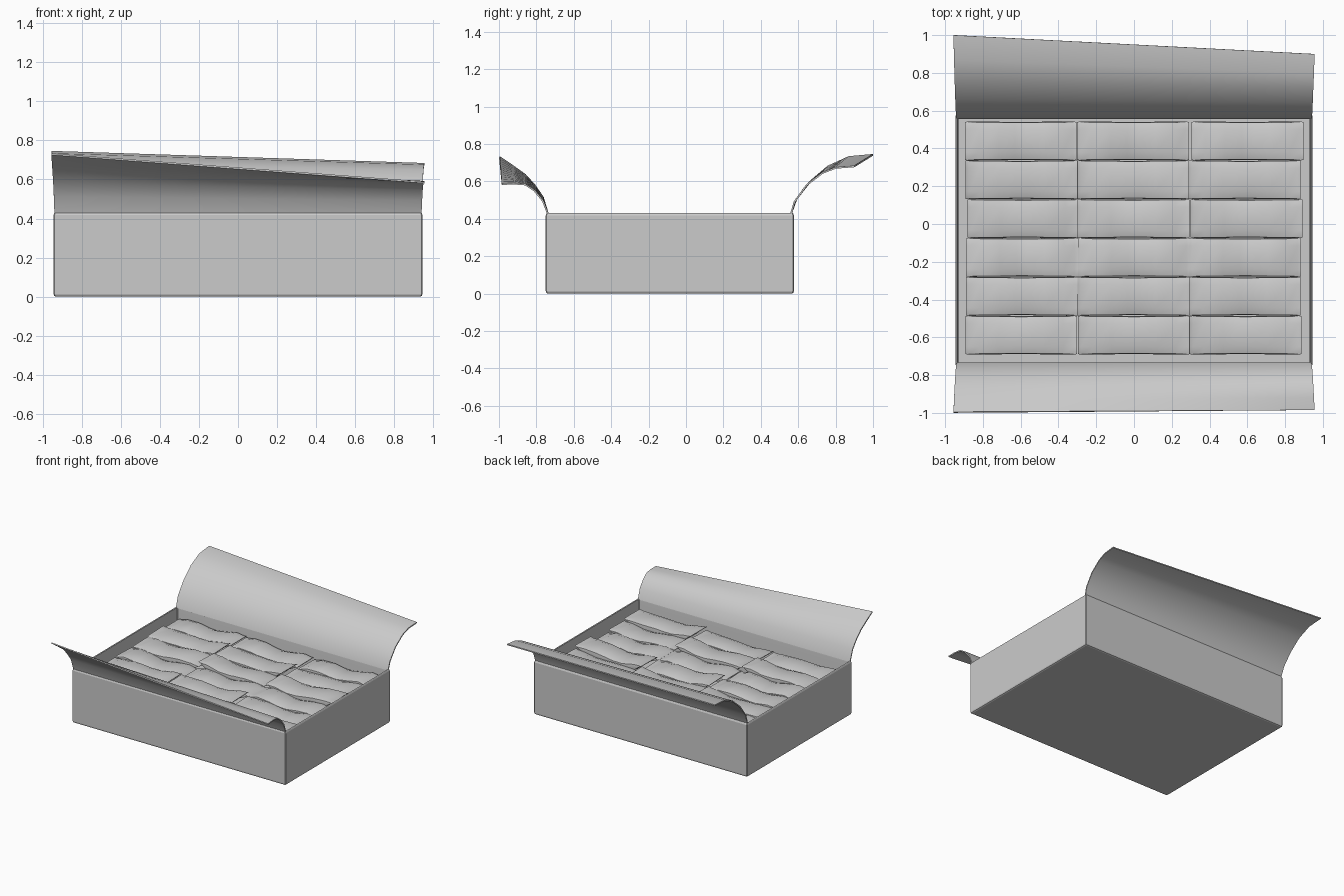
import bpy, math, random
from math import radians

if "Cube" in bpy.data.objects:
    bpy.data.objects.remove(bpy.data.objects["Cube"])

random.seed(4)

card = bpy.data.materials.new("light_grey")
card.diffuse_color = (0.6, 0.6, 0.6, 1)
card.use_nodes = True
card.node_tree.nodes["Principled BSDF"].inputs["Base Color"].default_value = card.diffuse_color


def make(name, verts, faces, angle=35, thickness=0):
    me = bpy.data.meshes.new(name)
    me.from_pydata(verts, [], faces)
    me.materials.append(card)
    ob = bpy.data.objects.new(name, me)
    bpy.context.collection.objects.link(ob)
    bpy.ops.object.select_all(action='DESELECT')
    ob.select_set(True)
    bpy.context.view_layer.objects.active = ob
    if thickness:
        sol = ob.modifiers.new("thickness", 'SOLIDIFY')
        sol.thickness, sol.offset = thickness, 0
        bpy.ops.object.modifier_apply(modifier="thickness")
    bpy.ops.object.mode_set(mode='EDIT')
    bpy.ops.mesh.select_all(action='SELECT')
    bpy.ops.mesh.normals_make_consistent(inside=False)
    bpy.ops.object.mode_set(mode='OBJECT')
    bpy.ops.object.shade_smooth_by_angle(angle=radians(angle))
    return ob


def loft(name, rings, angle=35):
    # skin a list of equal-length rings and cap both ends
    n = len(rings[0])
    verts = [p for r in rings for p in r]
    faces = [(i * n + j, i * n + (j + 1) % n, (i + 1) * n + (j + 1) % n, (i + 1) * n + j)
             for i in range(len(rings) - 1) for j in range(n)]
    last = (len(rings) - 1) * n
    faces += [tuple(range(n))[::-1], tuple(range(last, last + n))]
    return make(name, verts, faces, angle)


# open tray: rectangles running up the outside, over the rim and down inside
def rect(inset, z):
    x, y0, y1, c = 0.945 - inset, -0.75 + inset, 0.577 - inset, 0.005
    return [(-x + c, y0, z), (x - c, y0, z), (x, y0 + c, z), (x, y1 - c, z),
            (x - c, y1, z), (-x + c, y1, z), (-x, y1 - c, z), (-x, y0 + c, z)]


loft("tray", [rect(i, z) for i, z in
              [(0.012, 0), (0.003, 0.004), (0, 0.014), (0, 0.418), (0.004, 0.428),
               (0.008, 0.431), (0.013, 0.426), (0.015, 0.41), (0.015, 0.02)]], 10)


# curved flaps: blend between a left and a right end profile
def flap(name, left, right):
    m = 12
    verts = []
    for i in range(m + 1):
        t = i / m
        for k, (a, b) in enumerate(zip(left, right)):
            half = 0.94 + 0.016 * k / (len(left) - 1)
            verts.append((half * (2 * t - 1), a[0] + (b[0] - a[0]) * t, a[1] + (b[1] - a[1]) * t))
    n = len(left)
    faces = [(i * n + k, i * n + k + 1, (i + 1) * n + k + 1, (i + 1) * n + k)
             for i in range(m) for k in range(n - 1)]
    make(name, verts, faces, 45, 0.009)


flap("back_flap",
     [(.56, .422), (.59, .505), (.665, .60), (.76, .68), (.87, .73), (1.0, .742)],
     [(.56, .422), (.58, .49), (.645, .58), (.73, .645), (.80, .672), (.90, .68)])
flap("front_flap",
     [(-.737, .422), (-.765, .515), (-.81, .58), (-.86, .635), (-.93, .685), (-.997, .73)],
     [(-.737, .422), (-.765, .495), (-.81, .55), (-.86, .583), (-.92, .588), (-.985, .585)])


# wrapped bars: pinched flat seals at both ends, gently bowed body
STATIONS = [(-1, .05, .98), (-.94, .07, 1), (-.75, .7, .99), (-.4, 1, .99), (-.1, 1, .97), (.1, 1, .97),
            (.4, 1, .99), (.75, .7, .99), (.94, .07, 1), (1, .05, .98)]
SECTION = [(-1, 0), (-.97, .7), (-.6, 1), (.6, 1), (.97, .7), (1, 0),
           (.97, -.7), (.6, -1), (-.6, -1), (-.97, -.7)]


def packet(name, cx, cy, z):
    tilt, roll = random.uniform(-.04, .04), random.uniform(-.04, .04)
    bow = random.uniform(.035, .06)
    rings = []
    for u, thick, wide in STATIONS:
        x = u * 0.296
        mid = z + bow * u * u + tilt * x + 0.008 * math.sin(u * 5 + cy * 9)
        rings.append([(cx + x, cy + a * 0.103 * wide, mid + b * 0.045 * thick + roll * a * 0.103)
                      for a, b in SECTION])
    loft(name, rings, 40)


for c in range(3):
    for r in range(6):
        packet(f"packet_{c}_{r}", (c - 1) * 0.593 + random.uniform(-.008, .008),
               -0.588 + r * 0.2055, 0.322 + random.uniform(-.01, .01))
